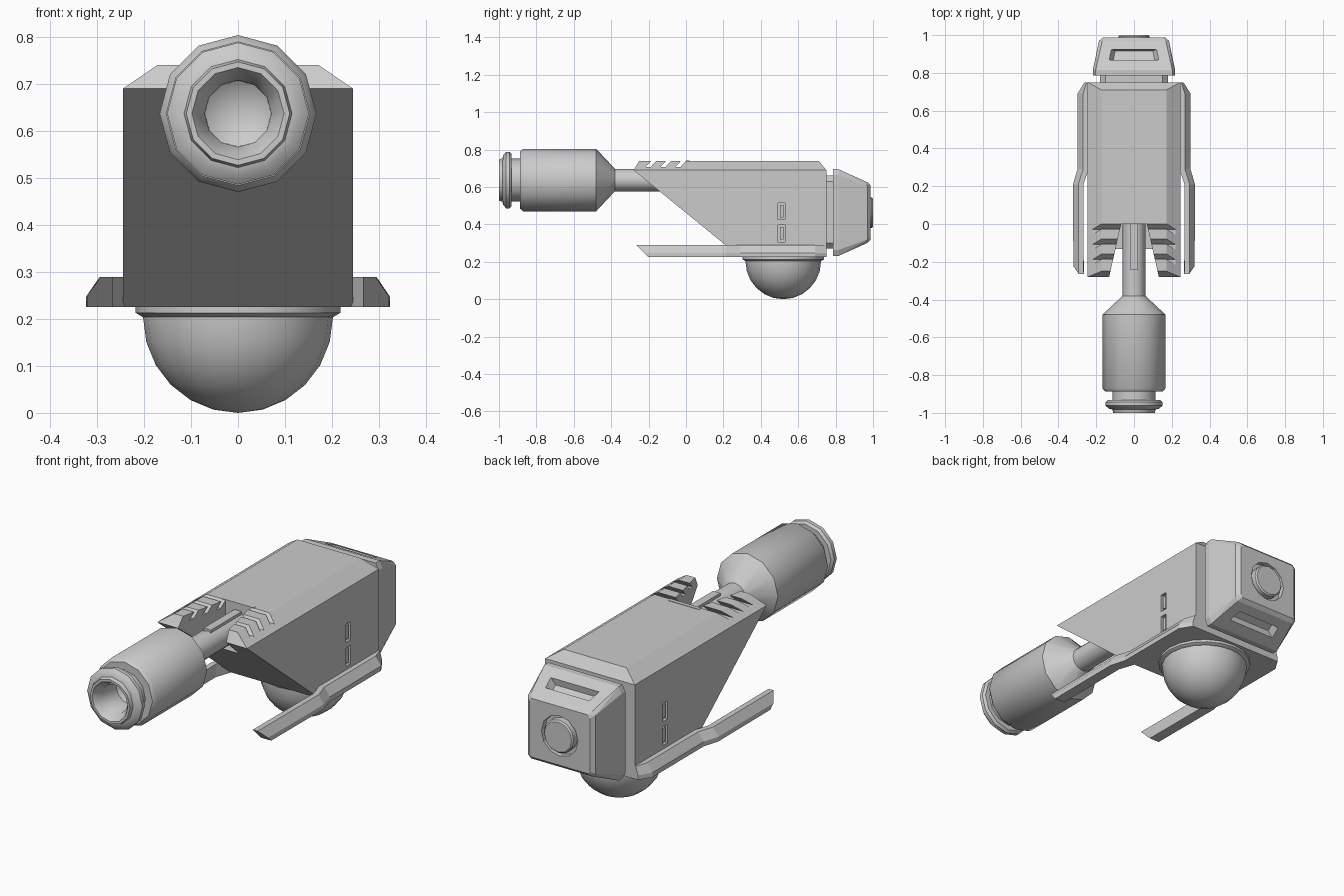
import bpy, bmesh, math
from mathutils import Vector

if "Cube" in bpy.data.objects:
    bpy.data.objects.remove(bpy.data.objects["Cube"])


def make_object(name, bm):
    bmesh.ops.recalc_face_normals(bm, faces=bm.faces)
    mesh = bpy.data.meshes.new(name)
    bm.to_mesh(mesh)
    bm.free()
    ob = bpy.data.objects.new(name, mesh)
    bpy.context.collection.objects.link(ob)
    return ob


def hulls(name, *point_sets):
    """One object made of convex solids, each given by its corners."""
    bm = bmesh.new()
    for pts in point_sets:
        vs = [bm.verts.new(p) for p in pts]
        bmesh.ops.convex_hull(bm, input=vs)
    bmesh.ops.dissolve_limit(bm, angle_limit=0.01, verts=bm.verts, edges=bm.edges)
    return make_object(name, bm)


def box(x0, x1, y0, y1, z0, z1):
    return [(x, y, z) for x in (x0, x1) for y in (y0, y1) for z in (z0, z1)]


def both(sets):
    """Add the copies mirrored across x = 0."""
    return sets + [[(-x, y, z) for x, y, z in s] for s in sets]


def lathe(name, profile, n, centre, axis='Y'):
    """Revolve (position, radius) points; a zero radius closes to a point."""
    bm = bmesh.new()
    rings = []
    for t, r in profile:
        ring = []
        for i in range(n if r > 0 else 1):
            a = 2 * math.pi * i / n
            p = (r * math.sin(a), t, r * math.cos(a)) if axis == 'Y' else \
                (r * math.sin(a), r * math.cos(a), t)
            ring.append(bm.verts.new(Vector(p) + Vector(centre)))
        rings.append(ring)
    for a, b in zip(rings, rings[1:]):
        for i in range(n):
            j = (i + 1) % n
            quad = [a[i % len(a)], a[j % len(a)], b[j % len(b)], b[i % len(b)]]
            bm.faces.new(list(dict.fromkeys(quad)))
    return make_object(name, bm)


def cut(ob, *cutters):
    for c in cutters:
        m = ob.modifiers.new("cut", 'BOOLEAN')
        m.operation, m.solver, m.object = 'DIFFERENCE', 'EXACT', c
    dg = bpy.context.evaluated_depsgraph_get()
    mesh = bpy.data.meshes.new_from_object(ob.evaluated_get(dg))
    ob.modifiers.clear()
    ob.data = mesh
    for c in cutters:
        bpy.data.objects.remove(c)


def smooth(ob, angle=40):
    bpy.ops.object.select_all(action='DESELECT')
    ob.select_set(True)
    bpy.context.view_layer.objects.active = ob
    bpy.ops.object.shade_smooth_by_angle(angle=math.radians(angle))


# Main housing: wedge front, chamfered roof
side = [(-0.28, 0.69), (0.75, 0.69), (0.75, 0.225), (0.29, 0.225)]
roof = [(-0.25, 0.74), (0.71, 0.74)]
body = hulls("housing", [(s * 0.245, y, z) for s in (-1, 1) for y, z in side]
             + [(s * 0.172, y, z) for s in (-1, 1) for y, z in roof])

# V notch for the barrel, slanted roof grooves, small side slots
notch = hulls("notch_cutter", [(s * x, y, z) for s in (-1, 1) for z in (0.57, 0.8)
                               for x, y in ((0.066, 0.01), (0.136, -0.3))])
grooves = []
for y in (-0.215, -0.135, -0.055):
    grooves.append([(x, y + dy + (z - 0.708) * 0.9, z) for x in (0.04, 0.27)
                    for dy in (0, 0.027) for z in (0.708, 0.76)])
groove_cut = hulls("groove_cutter", *both(grooves))
slots = [box(0.23, 0.27, 0.493, 0.53, z, z + 0.09) for z in (0.307, 0.425)]
slot_cut = hulls("slot_cutter", *both(slots))
cut(body, notch, groove_cut, slot_cut)
hulls("slot_inserts", *both([box(0.225, 0.24, 0.502, 0.521, z + 0.012, z + 0.078)
                             for z in (0.307, 0.425)]))

# Side rails: one section swept along stations (y, x shift, width scale)
section = [(0, 0.225), (0.055, 0.225), (0.055, 0.248), (0.027, 0.289), (0, 0.289)]
stations = [(0.75, 0.24, 0.4), (0.69, 0.24, 1.08), (0.29, 0.24, 1.08),
            (0.21, 0.268, 1), (-0.265, 0.266, 1)]
for sgn, label in ((-1, "left"), (1, "right")):
    bm = bmesh.new()
    rings = []
    for k, (y, x, w) in enumerate(stations):
        tip = k == len(stations) - 1
        rings.append([bm.verts.new((sgn * (x + dx * w),
                                    y + (0.065 * (0.289 - z) / 0.064 if tip else 0), z))
                      for dx, z in section])
    for a, b in zip(rings, rings[1:]):
        for i in range(5):
            j = (i + 1) % 5
            bm.faces.new((a[i], a[j], b[j], b[i]))
    bm.faces.new(rings[0])
    bm.faces.new(rings[-1])
    make_object(label + "_rail", bm)

# Barrel with hollow muzzle
barrel = lathe("barrel", [
    (0.01, 0), (0.01, 0.06), (-0.38, 0.06), (-0.48, 0.167), (-0.87, 0.167),
    (-0.887, 0.153), (-0.887, 0.115), (-0.932, 0.115), (-0.932, 0.14),
    (-0.943, 0.151), (-0.962, 0.151), (-0.978, 0.132), (-0.982, 0.115),
    (-1.0, 0.11), (-1.0, 0.098), (-0.96, 0.071), (-0.85, 0.07), (-0.80, 0)],
    12, (0, 0, 0.637))
smooth(barrel)
hulls("barrel_rib", box(-0.02, 0.02, -0.24, 0.01, 0.66, 0.706))
hulls("barrel_bracket", box(-0.085, 0.085, 0.0, 0.02, 0.58, 0.742))

# Lower dome and its collar
R = 0.202
dome = lathe("dome", [(0.225, R)] + [
    (0.205 - 0.203 * math.sin(a), R * math.cos(a) if i < 6 else 0)
    for i, a in enumerate([math.pi / 12 * k for k in range(7)])], 20, (0, 0.52, 0), 'Z')
# shift the lowest point onto the ground
dome.location.z = -0.002
smooth(dome)
collar = lathe("dome_collar", [(0.23, 0), (0.23, 0.218), (0.213, 0.218), (0.204, 0.203),
                               (0.204, 0)], 20, (0, 0.52, 0), 'Z')
smooth(collar)

# Neck between housing and rear cap
hulls("neck", [(s * x, y, z) for s in (-1, 1) for y in (0.74, 0.8)
               for x, z in ((0.18, 0.30), (0.15, 0.27), (0.18, 0.63), (0.15, 0.66))])

# Rear cap: tapered block with vents above and below and a round port
ZC = 0.463
cap_pts = []
for s in (-1, 1):
    for t in (-1, 1):
        for y, x1, x2, h1, h2 in ((0.785, 0.218, 0.203, 0.20, 0.232),
                                  (0.815, 0.218, 0.203, 0.20, 0.232),
                                  (0.970, 0.185, 0.168, 0.145, 0.162),
                                  (0.987, 0.165, 0.155, 0.13, 0.145)):
            cap_pts += [(s * x1, y, ZC + t * h1), (s * x2, y, ZC + t * h2)]
cap = hulls("rear_cap", cap_pts)
vents = []
for t in (-1, 1):
    vents.append([(s * (x + dx), y, ZC + t * z) for s in (-1, 1)
                  for x, y, z, dx in ((0.145, 0.872, 0.23, 0), (0.133, 0.932, 0.205, 0),
                                      (0.14, 0.862, 0.175, -0.03), (0.13, 0.915, 0.15, -0.03))])
vent_cut = hulls("vent_cutter", *vents)
port_cut = lathe("port_cutter", [(0.962, 0), (0.962, 0.1), (1.03, 0.1), (1.03, 0)],
                 12, (0, 0, ZC))
cut(cap, vent_cut, port_cut)
port = lathe("rear_port", [(0.955, 0), (0.955, 0.082), (0.993, 0.082), (1.0, 0.075),
                           (1.0, 0)], 12, (0, 0, ZC))
smooth(port)
